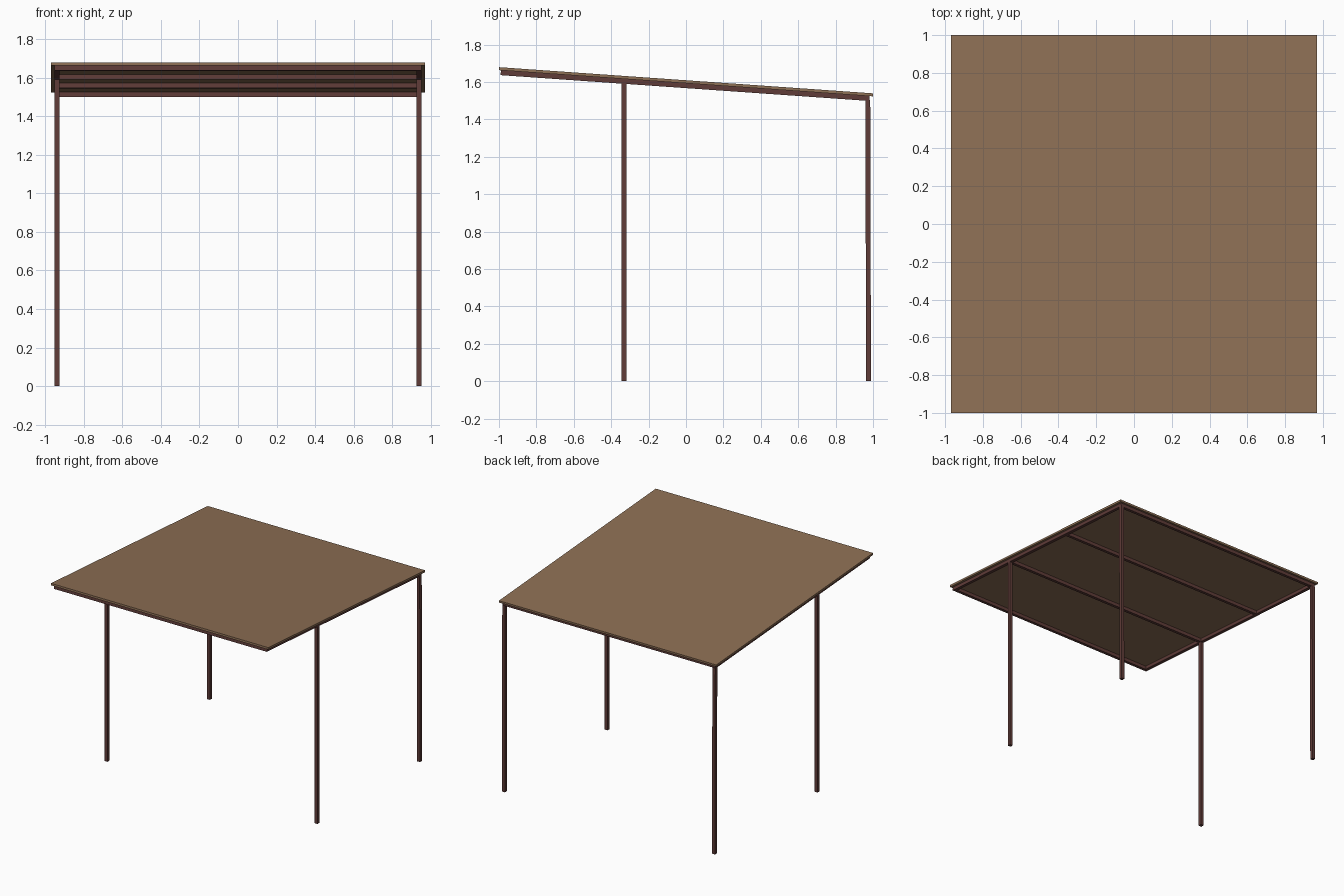
import bpy, bmesh, math
from mathutils import Matrix, Vector

if "Cube" in bpy.data.objects:
    bpy.data.objects.remove(bpy.data.objects["Cube"])

SLOPE = math.atan(0.07)
TILT = Matrix.Translation((0, 0, 1.609)) @ Matrix.Rotation(-SLOPE, 4, 'X')
BAR = 0.026          # side of the square tubing
ROOF_T = 0.016
POST_X = 0.938


def material(name, rgb):
    m = bpy.data.materials.new(name)
    m.diffuse_color = (*rgb, 1)
    m.use_nodes = True
    m.node_tree.nodes["Principled BSDF"].inputs["Base Color"].default_value = m.diffuse_color
    return m


steel = material("brown_steel", (0.115, 0.045, 0.04))
board = material("tan_roof", (0.27, 0.16, 0.09))


def box(name, center, size, mat, frame=Matrix(), foot_shift=0.0):
    bm = bmesh.new()
    bmesh.ops.create_cube(bm, size=1)
    for v in bm.verts:
        low = v.co.z < 0
        v.co = Vector(c + s * p for c, s, p in zip(center, size, v.co))
        if low:
            v.co.y += foot_shift
    bm.transform(frame)
    me = bpy.data.meshes.new(name)
    bm.to_mesh(me)
    bm.free()
    me.materials.append(mat)
    ob = bpy.data.objects.new(name, me)
    bpy.context.collection.objects.link(ob)
    return ob


# Sloping roof sheet
box("roof_sheet", (0, 0, -ROOF_T / 2), (1.94, 2 / math.cos(SLOPE), ROOF_T), board, TILT)

# Frame beneath the sheet: two rafters and four cross beams
beam_z = -ROOF_T - BAR / 2
for side, x in (("left", -POST_X), ("right", POST_X)):
    box(f"{side}_rafter", (x, -0.003, beam_z), (BAR, 1.976, BAR), steel, TILT)
for i, y in enumerate((-0.978, -0.33, 0.321, 0.972)):
    box(f"cross_beam_{i + 1}", (0, y, beam_z), (2 * POST_X - BAR, BAR, BAR), steel, TILT)

# Posts: one pair set back from the front, one pair at the rear corners
for side, x in (("left", -POST_X), ("right", POST_X)):
    for row, y, lean in (("front", -0.332, 0.0), ("rear", 0.972, 0.004)):
        top = 1.609 - 0.07 * y - ROOF_T - BAR + 0.004
        box(f"{row}_{side}_post", (x, y, top / 2), (BAR, BAR, top), steel, foot_shift=lean)
